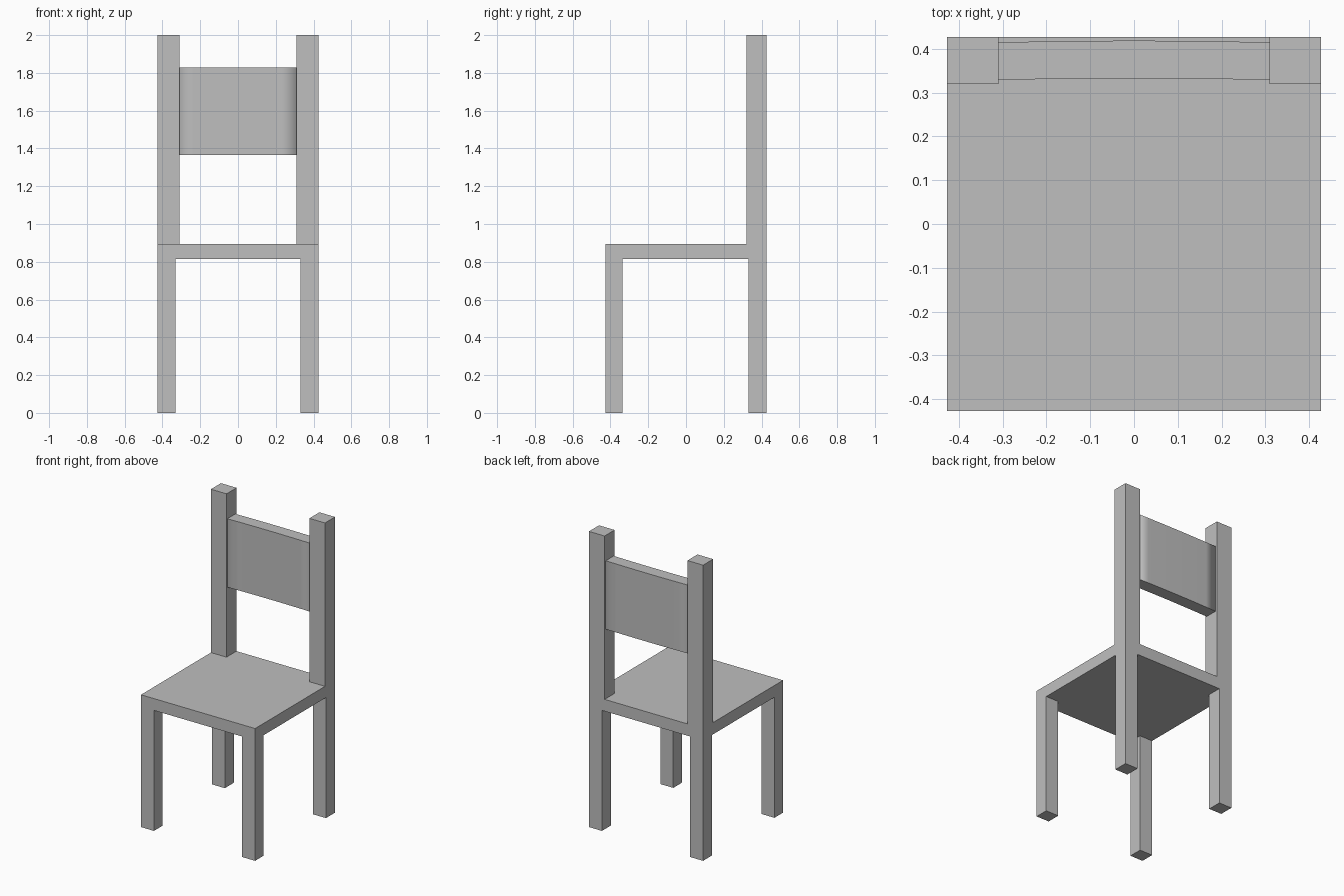
import bpy
import bmesh

old = bpy.data.objects.get("Cube")
if old:
    bpy.data.objects.remove(old, do_unlink=True)

GREY = (0.52, 0.52, 0.52, 1.0)
grey = bpy.data.materials.new("plain_grey")
grey.use_nodes = True
grey.diffuse_color = GREY
grey.node_tree.nodes["Principled BSDF"].inputs["Base Color"].default_value = GREY

HALF = 0.427            # half width and depth of the chair
SEAT_LOW, SEAT_TOP = 0.815, 0.895


def add_object(name, bm):
    bmesh.ops.recalc_face_normals(bm, faces=bm.faces)
    mesh = bpy.data.meshes.new(name)
    bm.to_mesh(mesh)
    bm.free()
    mesh.materials.append(grey)
    obj = bpy.data.objects.new(name, mesh)
    bpy.context.collection.objects.link(obj)
    return obj


def box(name, xs, ys, zs):
    bm = bmesh.new()
    bmesh.ops.create_cube(bm, size=1)
    for v in bm.verts:
        v.co = [lo + (hi - lo) * (c + 0.5) for c, (lo, hi) in zip(v.co, (xs, ys, zs))]
    return add_object(name, bm)


# Seat slab
box("seat", (-HALF, HALF), (-HALF, HALF), (SEAT_LOW, SEAT_TOP))

# Legs and back posts, one of each per side
for side, s in (("left", 1), ("right", -1)):
    leg_x = sorted((s * 0.33, s * HALF))
    post_x = sorted((s * 0.31, s * HALF))
    box(f"front_leg_{side}", leg_x, (-HALF, -0.335), (0, SEAT_LOW))
    box(f"back_leg_{side}", leg_x, (0.33, HALF), (0, SEAT_LOW))
    box(f"back_post_{side}", post_x, (0.32, HALF), (SEAT_TOP, 2.0))

# Backrest panel, bowed very slightly backward, extruded upward
bm = bmesh.new()
steps = 8
xs = [0.31 * (2 * i / steps - 1) for i in range(steps + 1)]
bow = [0.004 * (1 - (x / 0.31) ** 2) for x in xs]
outline = [(x, 0.329 + b) for x, b in zip(xs, bow)]
outline += [(x, 0.415 + b) for x, b in reversed(list(zip(xs, bow)))]
base = bm.faces.new([bm.verts.new((x, y, 1.365)) for x, y in outline])
top = bmesh.ops.extrude_face_region(bm, geom=[base])["geom"]
bmesh.ops.translate(bm, vec=(0, 0, 0.463),
                    verts=[g for g in top if isinstance(g, bmesh.types.BMVert)])
backrest = add_object("backrest", bm)
for p in backrest.data.polygons:
    p.use_smooth = abs(p.normal.z) < 0.5
